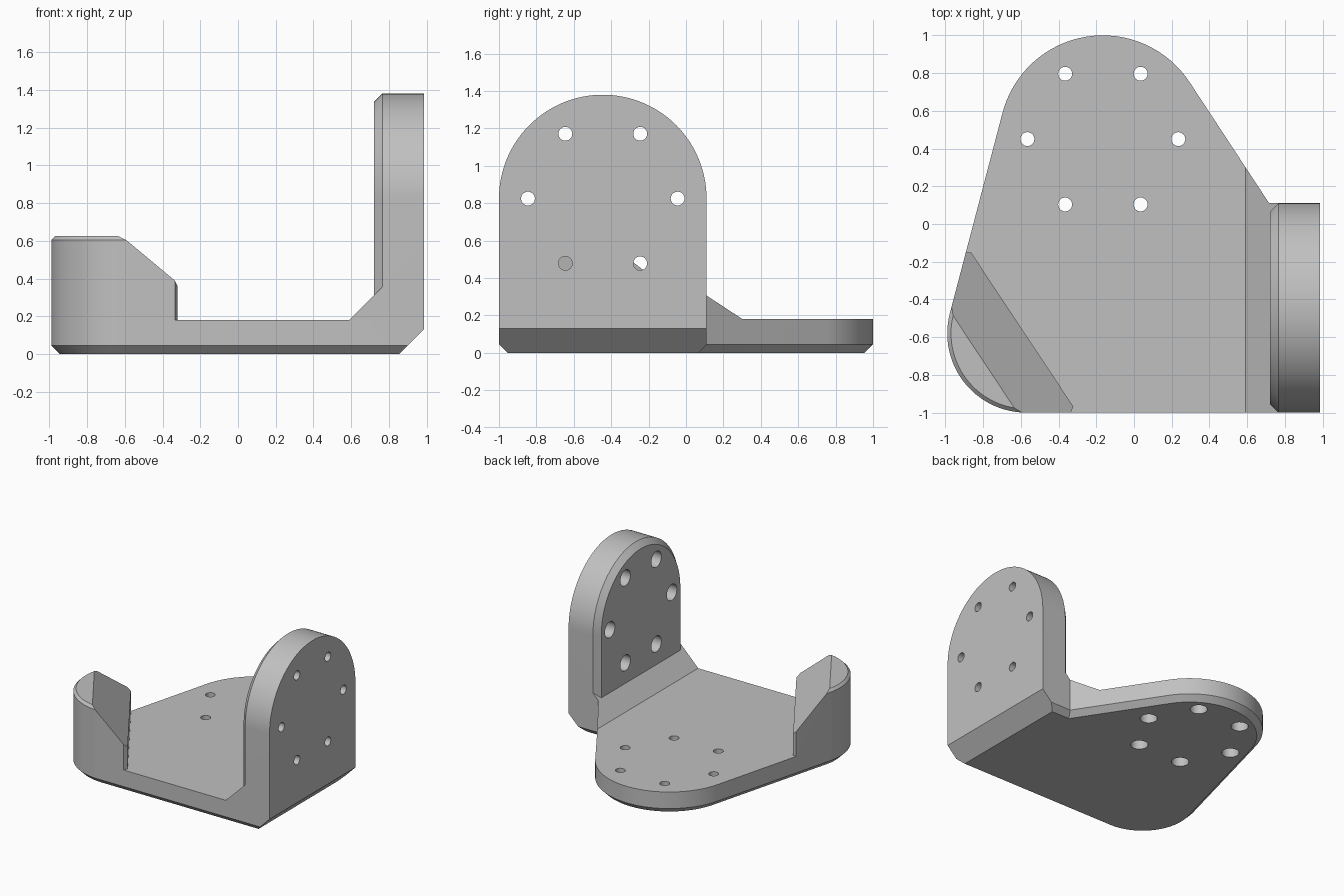
import bpy, bmesh
from math import cos, sin, pi, radians, atan2, acos, hypot
from mathutils import Vector

if "Cube" in bpy.data.objects:
    bpy.data.objects.remove(bpy.data.objects["Cube"])

BIG, BIG_R = Vector((-0.165, 0.45)), 0.55        # rear rounded end
SMALL, SMALL_R = Vector((-0.57, -0.58)), 0.42    # front corner under the hook
RIGHT, FRONT, BACK = 0.985, -1.0, 0.11           # extents of the upright flange
MID_Y, MID_Z, FLANGE_R = -0.445, 0.825, 0.555


def arc(cx, cy, r, a, b, n=32):
    return [(cx + r * cos(a + (b - a) * i / n), cy + r * sin(a + (b - a) * i / n))
            for i in range(n + 1)]


def add_object(name, bm):
    bmesh.ops.recalc_face_normals(bm, faces=bm.faces)
    mesh = bpy.data.meshes.new(name)
    bm.to_mesh(mesh)
    bm.free()
    obj = bpy.data.objects.new(name, mesh)
    bpy.context.collection.objects.link(obj)
    return obj


def loft(bm, rings):
    """Closed solid through rings with equal point counts."""
    loops = [[bm.verts.new(p) for p in ring] for ring in rings]
    n = len(loops[0])
    for lo, hi in zip(loops, loops[1:]):
        for i in range(n):
            j = (i + 1) % n
            bm.faces.new((lo[i], lo[j], hi[j], hi[i]))
    bm.faces.new(loops[0][::-1])
    bm.faces.new(loops[-1])


def solid(name, rings):
    bm = bmesh.new()
    loft(bm, rings)
    return add_object(name, bm)


def combine(target, tool, operation):
    """Boolean the tool into the target and discard the tool."""
    tool.hide_render = True
    mod = target.modifiers.new("cut", 'BOOLEAN')
    mod.operation, mod.solver, mod.object = operation, 'EXACT', tool
    bpy.context.view_layer.objects.active = target
    bpy.ops.object.modifier_apply(modifier=mod.name)
    bpy.data.objects.remove(tool)


def outline(d, z):
    """Plate outline inset by d."""
    gap = BIG - SMALL
    left = atan2(gap.y, gap.x) + acos((SMALL_R - BIG_R) / hypot(gap.x, gap.y))
    right = radians(33.3)
    n = Vector((cos(right), sin(right)))
    notch = (n.dot(BIG) + BIG_R - d - n.y * (BACK - d)) / n.x
    pts = arc(BIG.x, BIG.y, BIG_R - d, right, left)
    pts += arc(SMALL.x, SMALL.y, SMALL_R - d, left, 1.5 * pi)
    pts += [(RIGHT, FRONT + d), (RIGHT, BACK - d), (notch, BACK - d)]
    return [(x, y, z) for x, y in pts]


def xz_prism(name, profile):
    return solid(name, [[(x, y, z) for x, z in profile] for y in (-1.3, 1.3)])


# Body block with chamfered bottom and top rims
bracket = solid("bracket", [outline(0.045, 0), outline(0, 0.045),
                            outline(0, 0.605), outline(0.02, 0.625)])

# Space above the plate, leaving the sloped gusset beside the flange
clearance = xz_prism("clearance_cutter", [(-1.2, 0.18), (0.59, 0.18), (1.2, 0.79),
                                          (1.2, 0.9), (-1.2, 0.9)])

# Corner hook region kept out of that space
m = Vector((0.833, 0.553, 0))
up = Vector((0, 0, 1))
bm = bmesh.new()
bmesh.ops.create_cube(bm, size=3)
for point, normal in ((m * -0.803, m),
                      (m * -1.068 + up * 0.625, m + up),
                      (Vector((0, -0.15, 0)), Vector((0, 1, 0))),
                      (Vector((-0.335, -1, 0)), Vector((0.92, -0.39, 0)))):
    cut = bmesh.ops.bisect_plane(bm, geom=bm.verts[:] + bm.edges[:] + bm.faces[:],
                                 plane_co=point, plane_no=normal, clear_outer=True)
    rim = [e for e in cut["geom_cut"] if isinstance(e, bmesh.types.BMEdge)]
    bmesh.ops.contextual_create(bm, geom=rim)
combine(clearance, add_object("hook_region", bm), 'DIFFERENCE')
combine(bracket, clearance, 'DIFFERENCE')

# Wide chamfer under the flange
combine(bracket, xz_prism("heel_cutter", [(0.755, -0.1), (1.2, -0.1), (1.2, 0.345)]),
        'DIFFERENCE')


# Upright round-topped flange with chamfered inner rim
def flange_ring(d, x):
    r = FLANGE_R - d
    pts = arc(MID_Y, MID_Z, r, 0, pi, 64) + [(MID_Y - r, 0.2), (MID_Y + r, 0.2)]
    return [(x, y, z) for y, z in pts]


flange = solid("flange", [flange_ring(0, RIGHT), flange_ring(0, 0.765),
                          flange_ring(0.045, 0.72)])
combine(bracket, flange, 'UNION')

# Six counterbored bolt holes in the plate and in the flange
bm = bmesh.new()
for k in range(6):
    a = k * pi / 3
    u, v = 0.4 * cos(a), 0.4 * sin(a)
    plate_steps = ((0.065, -0.05), (0.065, 0.09), (0.037, 0.09), (0.037, 0.3))
    loft(bm, [[(x, y, z) for x, y in arc(BIG.x + u, BIG.y + v, r, 0, 2 * pi, 24)[:-1]]
              for r, z in plate_steps])
    flange_steps = ((0.065, 0.66), (0.065, 0.83), (0.037, 0.83), (0.037, 1.1))
    loft(bm, [[(x, y, z) for y, z in arc(MID_Y + u, MID_Z + v, r, 0, 2 * pi, 24)[:-1]]
              for r, x in flange_steps])
combine(bracket, add_object("bolt_hole_cutters", bm), 'DIFFERENCE')

# Plain grey finish
grey = bpy.data.materials.new("grey_metal")
grey.use_nodes = True
colour = (0.53, 0.53, 0.53, 1)
grey.diffuse_color = colour
grey.node_tree.nodes["Principled BSDF"].inputs["Base Color"].default_value = colour
bracket.data.materials.clear()
bracket.data.materials.append(grey)
for face in bracket.data.polygons:
    face.material_index = 0

bpy.ops.object.select_all(action='DESELECT')
bracket.select_set(True)
bpy.context.view_layer.objects.active = bracket
bpy.ops.object.shade_smooth_by_angle(angle=radians(25))
